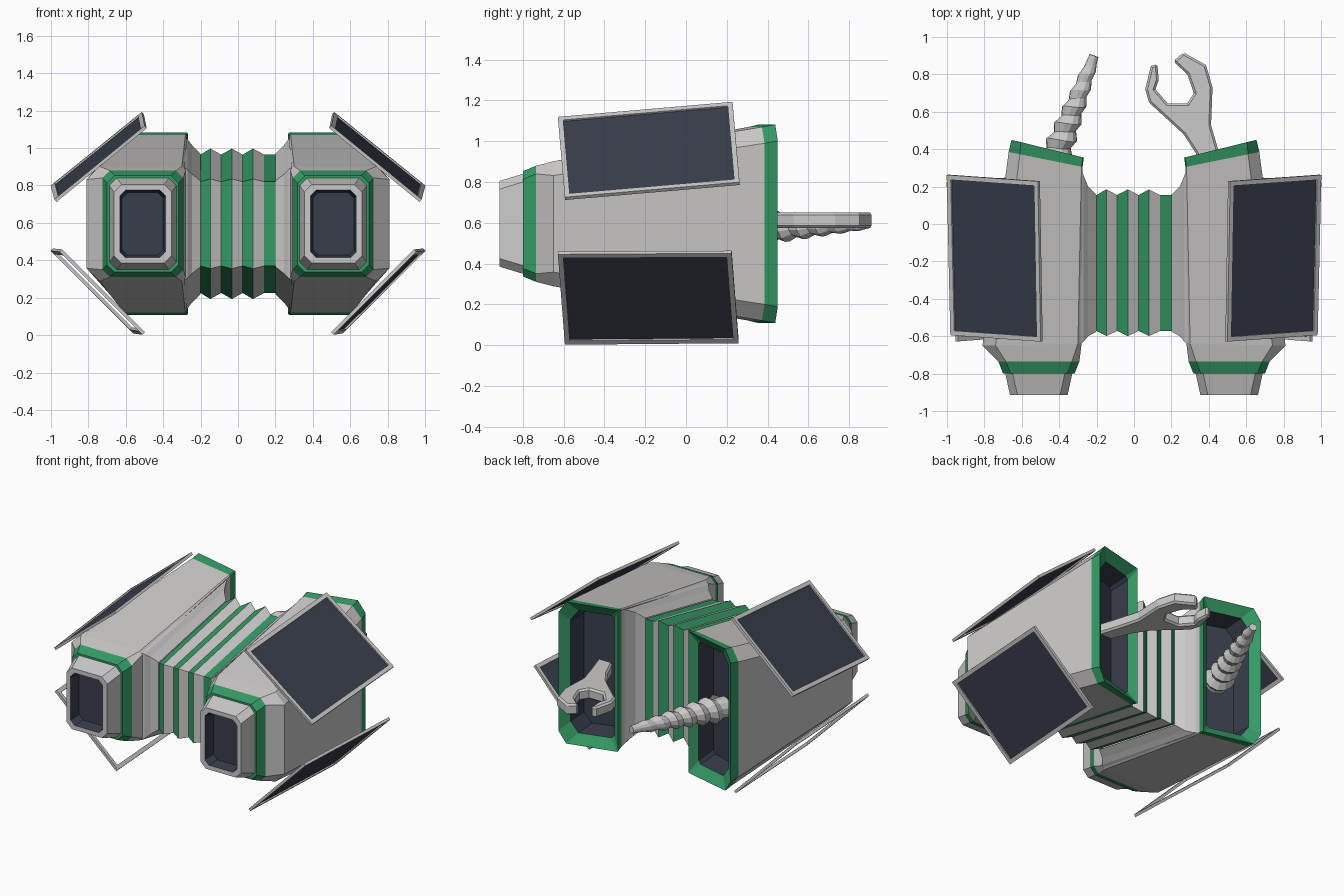
import bpy, bmesh, math
from mathutils import Vector

if "Cube" in bpy.data.objects:
    bpy.data.objects.remove(bpy.data.objects["Cube"])

def material(name, rgb):
    m = bpy.data.materials.new(name)
    m.diffuse_color = (*rgb, 1)
    m.use_nodes = True
    m.node_tree.nodes["Principled BSDF"].inputs["Base Color"].default_value = m.diffuse_color
    return m

GREY, GREEN, DARK = 0, 1, 2
MATS = [material("light_grey", (0.60, 0.59, 0.585)),
        material("green", (0.035, 0.32, 0.13)),
        material("dark_slate", (0.040, 0.048, 0.071))]
ZC = 0.595  # height of the centre line

def finish(name, bm):
    bmesh.ops.recalc_face_normals(bm, faces=bm.faces)
    me = bpy.data.meshes.new(name)
    bm.to_mesh(me)
    bm.free()
    for m in MATS:
        me.materials.append(m)
    ob = bpy.data.objects.new(name, me)
    bpy.context.collection.objects.link(ob)
    return ob

def loft(name, rings, colours, caps=(None, None), closed=False):
    """Skin a row of rings; one colour per band, optional end cap colours."""
    bm = bmesh.new()
    vs = [[bm.verts.new(p) for p in r] for r in rings]
    if closed:
        vs.append(vs[0])
    n = len(rings[0])
    for k in range(len(vs) - 1):
        for i in range(n):
            j = (i + 1) % n
            f = bm.faces.new((vs[k][i], vs[k][j], vs[k + 1][j], vs[k + 1][i]))
            f.material_index = colours[k]
    for cap, ring in zip(caps, (vs[0], vs[-1])):
        if cap is not None:
            bm.faces.new(ring).material_index = cap
    return finish(name, bm)

def pod_ring(s, x0, x1, h, y0, y1, ci, cx, cz):
    """Chamfered rectangle; y runs from y0 (inner side) to y1 (outer side)."""
    pts = [(x0, h - ci), (x0 + ci, h), (x1 - cx, h), (x1, h - cz),
           (x1, cz - h), (x1 - cx, -h), (x0 + ci, -h), (x0, ci - h)]
    return [(s * x, y0 + (y1 - y0) * (x - x0) / (x1 - x0), ZC + z) for x, z in pts]

# Pods: recess, slanted rim, tapered body, collar, nozzle, window
POD = [(0.32, 0.60, 0.41, 0.16, 0.25, 0.02, 0.05, 0.07),
       (0.32, 0.60, 0.42, 0.32, 0.395, 0.02, 0.05, 0.07),
       (0.268, 0.655, 0.487, 0.355, 0.45, 0.006, 0.05, 0.08),
       (0.275, 0.67, 0.475, 0.305, 0.385, 0.006, 0.06, 0.08),
       (0.28, 0.81, 0.307, -0.64, -0.65, 0.02, 0.07, 0.07),
       (0.292, 0.725, 0.285, -0.735, -0.735, 0.04, 0.04, 0.04),
       (0.318, 0.70, 0.258, -0.80, -0.80, 0.04, 0.04, 0.04),
       (0.33, 0.688, 0.245, -0.80, -0.80, 0.04, 0.04, 0.04),
       (0.355, 0.663, 0.21, -0.915, -0.915, 0.04, 0.04, 0.04),
       (0.388, 0.632, 0.18, -0.915, -0.915, 0.03, 0.03, 0.03),
       (0.40, 0.62, 0.168, -0.84, -0.84, 0.03, 0.03, 0.03)]
POD_COL = [DARK, GREEN, GREEN, GREY, GREY, GREEN, GREEN, GREY, GREY, DARK]

def side_ring(x, yf, hf, yr, hr):
    """Trapezoid in the yz plane, lower at the front than at the rear."""
    return [(x, yf, ZC - hf), (x, yf, ZC + hf), (x, yr, ZC + hr), (x, yr, ZC - hr)]

for s, side in ((1, "right"), (-1, "left")):
    loft(side + "_pod", [pod_ring(s, *r) for r in POD], POD_COL, (DARK, DARK))
    # Flared flange joining the pod to the bellows
    loft(side + "_flange", [side_ring(s * 0.20, -0.575, 0.23, 0.155, 0.375),
                            side_ring(s * 0.245, -0.60, 0.265, 0.20, 0.42),
                            side_ring(s * 0.27, -0.63, 0.29, 0.26, 0.452),
                            side_ring(s * 0.285, -0.64, 0.30, 0.30, 0.465)],
         [GREY] * 3)

# Bellows with alternating green and grey pleats
pleats = [(-0.2, 0), (-0.148, 1), (-0.09, 0), (-0.033, 1), (0.025, 0),
          (0.08, 1), (0.14, 0), (0.2, 0)]
loft("bellows", [side_ring(x, -0.572 - 0.027 * p, 0.225 + 0.015 * p,
                           0.155 + 0.03 * p, 0.37 + 0.032 * p) for x, p in pleats],
     [GREEN if i % 2 == 0 else GREY for i in range(7)])

# Panels: a thin frame ring with a dark sheet; the lower left one is an empty frame
def panel(name, corners, glass=True):
    c = [Vector(p) for p in corners]
    mid = sum(c, Vector()) / 4
    u, v = (c[1] - c[0]).normalized(), (c[3] - c[0]).normalized()
    n = u.cross(v).normalized() * 0.009
    b = 0.032
    inner = [c[0] + (u + v) * b, c[1] + (v - u) * b, c[2] - (u + v) * b, c[3] + (u - v) * b]
    slim = [mid + (p - mid) * 0.985 for p in c]
    loft(name + "_frame", [[p + n for p in slim], [p - n for p in slim],
                           [p - n for p in inner], [p + n for p in inner]],
         [GREY] * 4, closed=True)
    if glass:
        bm = bmesh.new()
        bm.faces.new([bm.verts.new(p) for p in inner]).material_index = DARK
        finish(name + "_sheet", bm)

UPPER = [(1.0, 0.27, 0.79), (0.98, -0.60, 0.715), (0.49, -0.635, 1.115), (0.505, 0.235, 1.19)]
LOWER = [(1.0, 0.23, 0.46), (0.95, -0.635, 0.455), (0.50, -0.60, 0.005), (0.55, 0.265, 0.012)]
for s, side in ((1, "right"), (-1, "left")):
    for level, pts in (("upper", UPPER), ("lower", LOWER)):
        panel(f"{level}_{side}_panel", [(s * x, y, z) for x, y, z in pts],
              glass=not (level == "lower" and s < 0))

# Drill bit: spiral thread wrapped round a tapered core
A, B = Vector((-0.465, 0.24, 0.57)), Vector((-0.213, 0.90, 0.598))
axis = (B - A).normalized()
e1 = axis.orthogonal().normalized()
e2 = axis.cross(e1)
length = (B - A).length

def around(d, r, a):
    return A + axis * d + (e1 * math.cos(a) + e2 * math.sin(a)) * r

def core_r(d):
    return 0.072 - 0.046 * d / length

N, pitch = 12, 0.095
loft("drill_core", [[around(d, core_r(d) * 0.98, 2 * math.pi * i / N) for i in range(N)]
                    for d in (0, length)], [GREY], (GREY, GREY))
bm = bmesh.new()
steps = int(6.4 * N)
valley, peak = [], []
for i in range(steps + N + 1):
    a, d = 2 * math.pi * i / N, min(pitch * i / N, length)
    valley.append(bm.verts.new(around(d, core_r(d), a)))
    if i <= steps:
        d = min(d + pitch * 0.5, length)
        peak.append(bm.verts.new(around(d, core_r(d) * 1.22 + 0.016 * (1 - d / length), a)))
for i in range(steps):
    bm.faces.new((valley[i], valley[i + 1], peak[i + 1], peak[i]))
    bm.faces.new((peak[i], peak[i + 1], valley[i + 1 + N], valley[i + N]))
bmesh.ops.delete(bm, geom=[v for v in bm.verts if not v.link_faces], context='VERTS')
finish("drill_thread", bm)

# Open-ended wrench: flat outline, thickened and bevelled
OUTLINE = [(0.39, 0.24), (0.33, 0.38), (0.265, 0.48), (0.08, 0.65), (0.06, 0.72), (0.09, 0.845),
           (0.125, 0.857), (0.132, 0.77), (0.115, 0.72), (0.18, 0.645), (0.285, 0.645),
           (0.32, 0.70), (0.285, 0.80), (0.21, 0.87), (0.265, 0.917), (0.385, 0.85),
           (0.42, 0.73), (0.412, 0.53), (0.455, 0.38), (0.50, 0.24)]
bm = bmesh.new()
face = bm.faces.new([bm.verts.new((x, y, 0.575)) for x, y in OUTLINE])
ext = bmesh.ops.extrude_face_region(bm, geom=[face])
for v in ext["geom"]:
    if isinstance(v, bmesh.types.BMVert):
        v.co.z = 0.65
wrench = finish("wrench", bm)
bev = wrench.modifiers.new("edge_bevel", 'BEVEL')
bev.width = 0.012
bev.segments = 1
bev.limit_method = 'ANGLE'
bev.angle_limit = math.radians(60)
